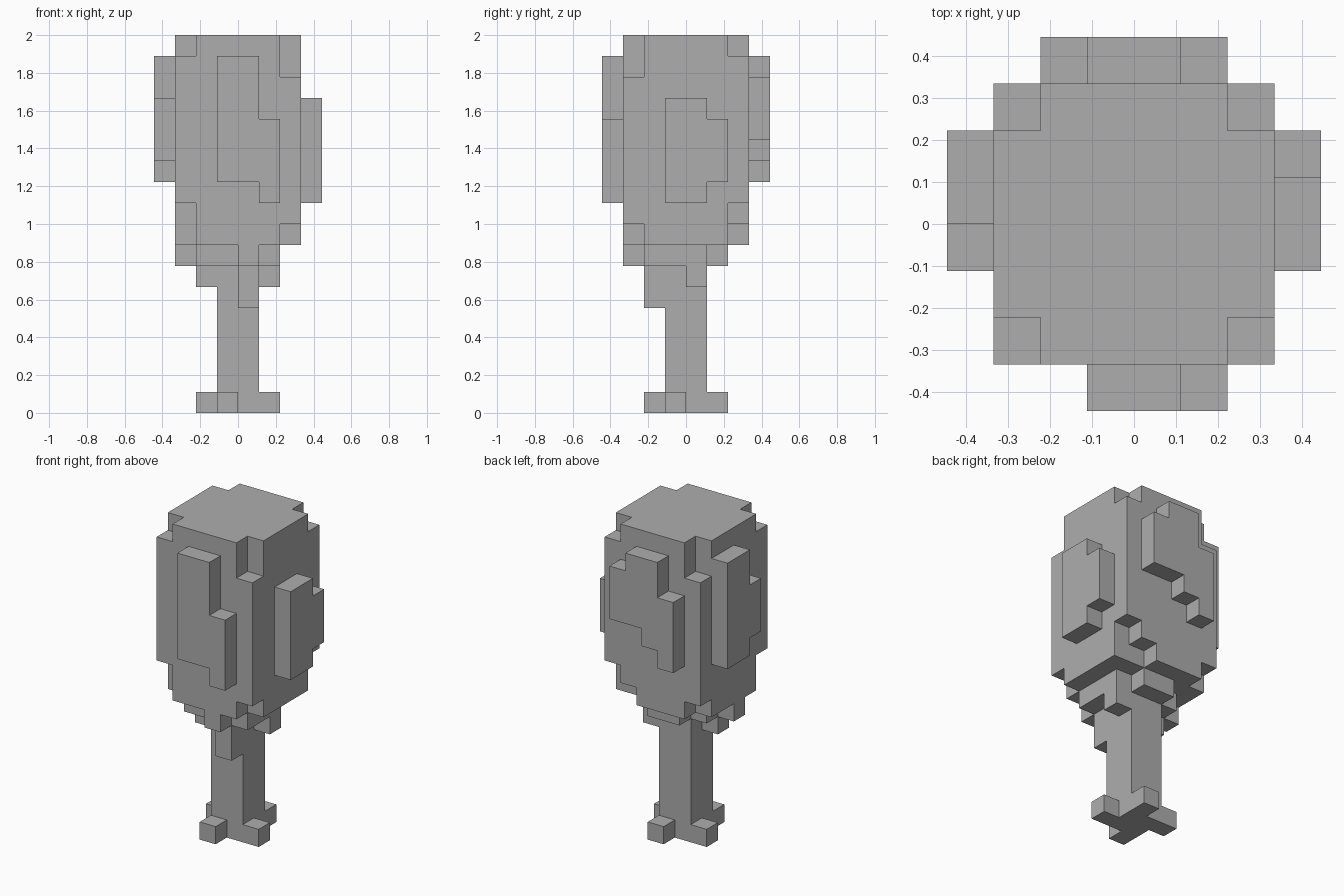
import bpy
import bmesh
from mathutils import Vector

U = 1 / 9  # edge of one block

cube = bpy.data.objects.get("Cube")
if cube:
    bpy.data.objects.remove(cube, do_unlink=True)

grey = bpy.data.materials.new("plain_grey")
grey.use_nodes = True
colour = (0.42, 0.42, 0.42, 1)
grey.diffuse_color = colour
grey.node_tree.nodes["Principled BSDF"].inputs["Base Color"].default_value = colour


def box(x, y, z):
    """Block cells filling three (start, end) ranges."""
    return {(i, j, k) for i in range(*x) for j in range(*y) for k in range(*z)}


parts = {}

# Trunk with four feet and short branch stubs
parts["trunk"] = box((-1, 1), (-1, 1), (0, 7))
parts["feet"] = (box((-1, 0), (-2, -1), (0, 1)) | box((1, 2), (-1, 0), (0, 1))
                 | box((0, 1), (1, 2), (0, 1)) | box((-2, -1), (0, 1), (0, 1)))
parts["branch_stubs"] = (box((0, 1), (-2, -1), (5, 7)) | box((1, 2), (0, 1), (6, 7))
                         | box((-2, -1), (-1, 0), (6, 7)))

# Underside of the crown, with its two back corners cut
parts["crown_underside"] = (box((-2, 2), (-2, 1), (7, 8)) | box((-1, 1), (1, 2), (7, 8))
                            | box((0, 1), (-3, -2), (7, 8)) | box((-3, -2), (-1, 0), (7, 8)))

# Crown: a cross-shaped column, then four shorter corner columns
crown = box((-3, 3), (-2, 2), (8, 18)) | box((-2, 2), (-3, 3), (8, 18))
crown -= box((1, 2), (2, 3), (8, 9))
for x, y in ((-3, -3), (2, -3), (-3, 2), (2, 2)):
    low = 10 if x == y else 9
    crown |= box((x, x + 1), (y, y + 1), (low, low + 7))
parts["crown"] = crown

# Raised leaf clumps on the four sides
parts["front_clump"] = box((-1, 1), (-4, -3), (11, 17)) | box((1, 2), (-4, -3), (10, 14))
parts["left_clump"] = box((3, 4), (-1, 1), (10, 15)) | box((3, 4), (1, 2), (11, 14))
parts["right_clump"] = box((-4, -3), (0, 2), (11, 17)) | box((-4, -3), (-1, 0), (12, 15))
parts["back_clump"] = (box((1, 2), (3, 4), (13, 16)) | box((0, 1), (3, 4), (13, 17))
                       | box((-1, 0), (3, 4), (12, 17)) | box((-2, -1), (3, 4), (11, 15)))

solid = set().union(*parts.values())


def build(name, cells):
    """Skin the exposed sides of the cells and merge flat areas."""
    bm = bmesh.new()
    for cell in cells:
        centre = Vector(cell) + Vector((0.5, 0.5, 0.5))
        for axis in range(3):
            for sign in (-1, 1):
                n = Vector((0, 0, 0))
                n[axis] = sign
                if tuple(int(c + d) for c, d in zip(cell, n)) in solid:
                    continue
                a = Vector((0, 0, 0))
                a[(axis + 1) % 3] = 1
                b = n.cross(a)
                corners = (-a - b, a - b, a + b, b - a)
                bm.faces.new([bm.verts.new((centre + (n + c) / 2) * U) for c in corners])
    bmesh.ops.remove_doubles(bm, verts=bm.verts, dist=U / 100)
    bmesh.ops.dissolve_limit(bm, angle_limit=0.01, verts=bm.verts, edges=bm.edges)
    mesh = bpy.data.meshes.new(name)
    bm.to_mesh(mesh)
    bm.free()
    mesh.materials.append(grey)
    bpy.context.collection.objects.link(bpy.data.objects.new(name, mesh))


for part_name, part_cells in parts.items():
    build(part_name, part_cells)
